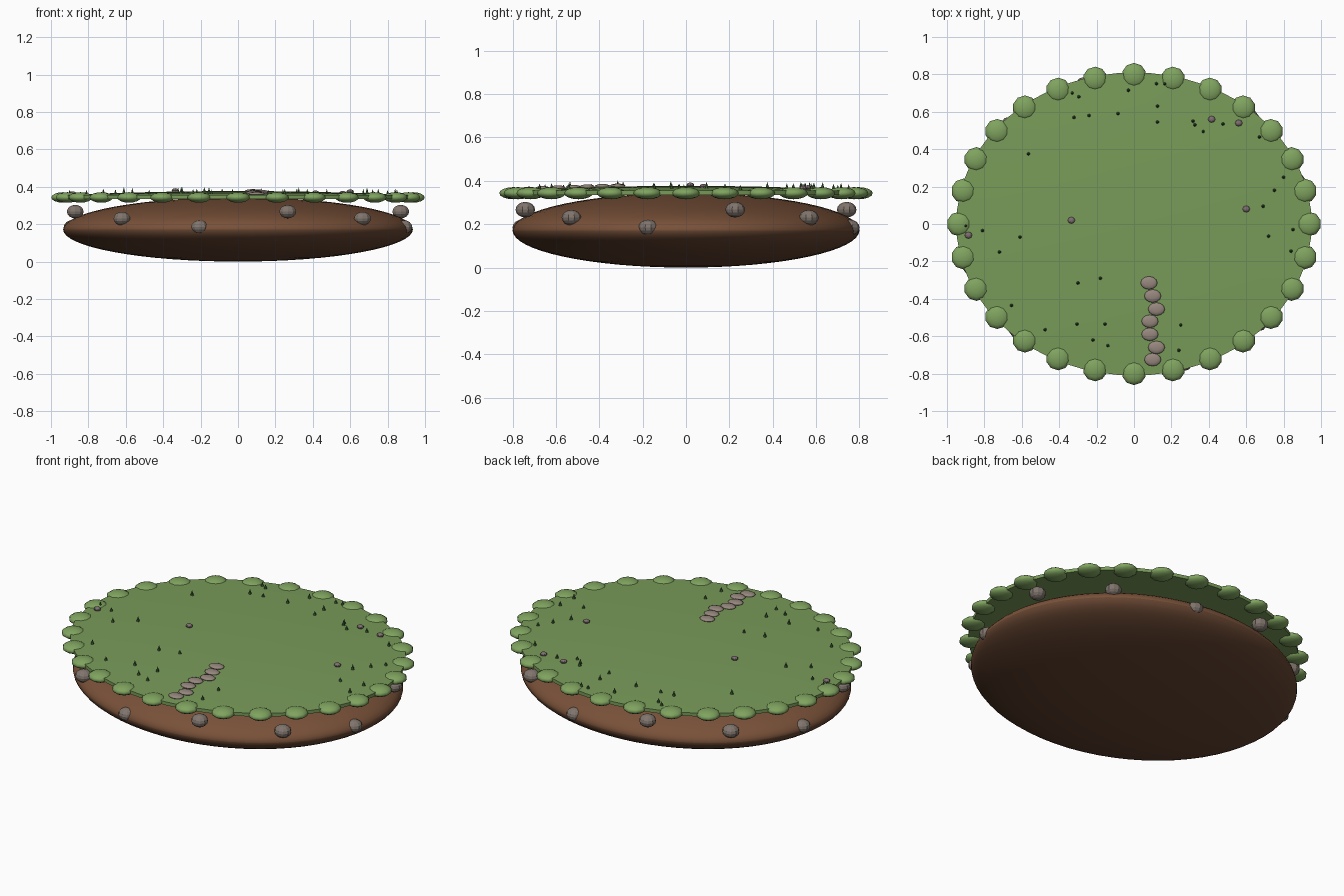
import bpy, bmesh, math
from mathutils import Matrix, Vector

cube = bpy.data.objects.get("Cube")
if cube:
    bpy.data.objects.remove(cube, do_unlink=True)


def material(name, rgb):
    m = bpy.data.materials.new(name)
    m.use_nodes = True
    col = (*rgb, 1.0)
    m.diffuse_color = col
    bsdf = m.node_tree.nodes["Principled BSDF"]
    bsdf.inputs["Base Color"].default_value = col
    bsdf.inputs["Roughness"].default_value = 0.9
    return m


GRASS = material("grass green", (0.19, 0.33, 0.10))
BUSH = material("border green", (0.215, 0.37, 0.115))
TUFT = material("dark tuft green", (0.055, 0.125, 0.04))
SOIL = material("soil brown", (0.19, 0.082, 0.04))
DEEP = material("deep soil brown", (0.13, 0.058, 0.03))
ROCK = material("rock grey", (0.22, 0.18, 0.155))
STONE = material("path stone", (0.31, 0.245, 0.21))
PEBBLE = material("pebble mauve grey", (0.21, 0.155, 0.165))


def finish(name, bm, mats, smooth):
    mesh = bpy.data.meshes.new(name)
    bmesh.ops.recalc_face_normals(bm, faces=bm.faces)
    for f in bm.faces:
        f.smooth = smooth
    bm.to_mesh(mesh)
    bm.free()
    for m in mats:
        mesh.materials.append(m)
    ob = bpy.data.objects.new(name, mesh)
    bpy.context.collection.objects.link(ob)
    return ob


def sharpen(ob, degrees):
    bpy.ops.object.select_all(action='DESELECT')
    ob.select_set(True)
    bpy.context.view_layer.objects.active = ob
    bpy.ops.object.shade_smooth_by_angle(angle=math.radians(degrees))


def ellipsoids(name, centres, radii, mat, segs, rings, smooth):
    """One object holding an ellipsoid at every centre."""
    bm = bmesh.new()
    for c in centres:
        bmesh.ops.create_uvsphere(
            bm, u_segments=segs, v_segments=rings, radius=1.0,
            matrix=Matrix.Translation(c) @ Matrix.Diagonal((*radii, 1.0)))
    return finish(name, bm, [mat], smooth)


def ellipse(rx, ry, degrees, z):
    a = math.radians(degrees)
    return Vector((rx * math.cos(a), ry * math.sin(a), z))


def ground(x, y):
    """Height of the gently domed lawn."""
    r2 = (x / 0.95) ** 2 + (y / 0.81) ** 2
    return 0.355 + 0.022 * max(0.0, 1 - r2)


# Soil body: flattened ellipsoid, darker below its rim
bm = bmesh.new()
bmesh.ops.create_uvsphere(
    bm, u_segments=64, v_segments=32, radius=1.0,
    matrix=Matrix.Translation((0, 0, 0.172)) @ Matrix.Diagonal((0.935, 0.8, 0.172, 1)))
for f in bm.faces:
    f.material_index = 0 if f.calc_center_median().z > 0.172 else 1
finish("soil_body", bm, [SOIL, DEEP], True)

# Lawn: elliptical slab with a shallow dome
bm = bmesh.new()
SEGS = 64
rows = []
for r, bottom in [(1, True), (1, False), (0.8, False), (0.6, False), (0.4, False), (0.2, False)]:
    row = []
    for i in range(SEGS):
        p = ellipse(0.95 * r, 0.81 * r, 360 * i / SEGS, 0)
        p.z = 0.335 if bottom else ground(p.x, p.y)
        row.append(bm.verts.new(p))
    rows.append(row)
for a, b in zip(rows, rows[1:]):
    for i in range(SEGS):
        j = (i + 1) % SEGS
        bm.faces.new((a[i], a[j], b[j], b[i]))
bm.faces.new(rows[0])
bm.faces.new(rows[-1])
sharpen(finish("lawn", bm, [GRASS], True), 40)

# Ring of rounded bushes around the lawn edge
ellipsoids("border_bushes",
           [ellipse(0.935, 0.795, 360 * i / 28, 0.343) for i in range(28)],
           (0.066, 0.066, 0.028), BUSH, 10, 8, True)

# Rocks round the soil at three repeating heights
ellipsoids("side_rocks",
           [ellipse(0.91, 0.775, 17 + 30 * i, (0.267, 0.23, 0.185)[i % 3]) for i in range(12)],
           (0.047, 0.045, 0.036), ROCK, 10, 8, False)

# Winding path of flat stones
path = [(0.08, -0.315), (0.10, -0.385), (0.12, -0.455), (0.085, -0.52),
        (0.085, -0.59), (0.12, -0.66), (0.10, -0.725)]
ellipsoids("path_stones", [(x, y, ground(x, y) + 0.004) for x, y in path],
           (0.045, 0.035, 0.010), STONE, 12, 6, True)

# Scattered pebbles
pebbles = [(0.415, 0.56), (0.56, 0.54), (0.60, 0.08), (-0.335, 0.02), (-0.885, -0.06)]
ellipsoids("pebbles", [(x, y, ground(x, y) + 0.005) for x, y in pebbles],
           (0.020, 0.018, 0.013), PEBBLE, 8, 6, False)

# Small cone-shaped grass tufts
tufts = [(-0.33, 0.70), (-0.295, 0.68), (-0.32, 0.57), (-0.24, 0.58), (-0.085, 0.59),
         (-0.03, 0.715), (0.12, 0.75), (0.165, 0.75), (0.125, 0.63), (0.125, 0.545),
         (0.315, 0.55), (0.325, 0.53), (0.37, 0.495), (0.475, 0.535), (0.67, 0.465),
         (0.80, 0.25), (0.75, 0.18), (0.69, 0.095), (0.72, -0.065), (0.85, -0.03),
         (0.84, -0.145), (0.25, -0.54), (0.24, -0.675), (-0.155, -0.535), (-0.14, -0.65),
         (-0.22, -0.62), (-0.305, -0.535), (-0.475, -0.565), (-0.655, -0.435), (-0.30, -0.315),
         (-0.18, -0.29), (-0.72, -0.15), (-0.61, -0.07), (-0.81, -0.035), (-0.90, -0.01),
         (-0.565, 0.375)]
bm = bmesh.new()
for i, (x, y) in enumerate(tufts):
    h = 0.026 + 0.004 * (i % 3)
    bmesh.ops.create_cone(bm, cap_ends=True, segments=6, radius1=0.010, radius2=0.0, depth=h,
                          matrix=Matrix.Translation((x, y, ground(x, y) + h / 2 - 0.003)))
finish("grass_tufts", bm, [TUFT], False)
